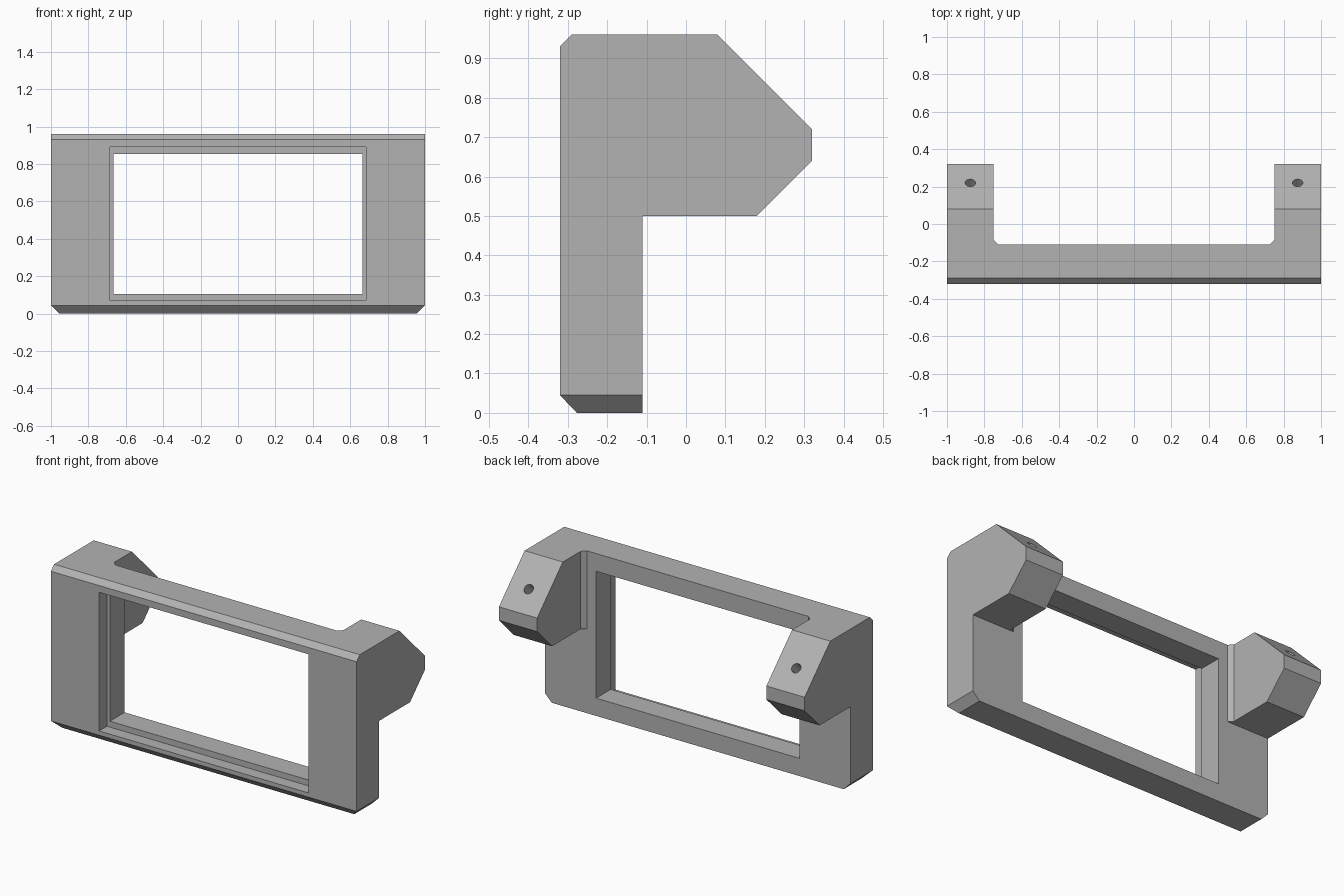
import bpy, bmesh, math
from mathutils import Matrix, Vector

cube = bpy.data.objects.get("Cube")
if cube:
    bpy.data.objects.remove(cube)

grey = bpy.data.materials.new("plain grey")
grey.use_nodes = True
colour = (0.45, 0.45, 0.45, 1)
grey.diffuse_color = colour
grey.node_tree.nodes["Principled BSDF"].inputs["Base Color"].default_value = colour


def make_object(name, bm):
    bmesh.ops.recalc_face_normals(bm, faces=bm.faces)
    mesh = bpy.data.meshes.new(name)
    bm.to_mesh(mesh)
    bm.free()
    mesh.materials.append(grey)
    obj = bpy.data.objects.new(name, mesh)
    bpy.context.collection.objects.link(obj)
    return obj


def prism(name, points, axis, start, end):
    """Extrude a flat outline along one axis (0 = x, 1 = y, 2 = z)."""
    bm = bmesh.new()
    verts = []
    for p in points:
        co = list(p)
        co.insert(axis, start)
        verts.append(bm.verts.new(co))
    face = bm.faces.new(verts)
    new = bmesh.ops.extrude_face_region(bm, geom=[face])["geom"]
    shift = Vector((0, 0, 0))
    shift[axis] = end - start
    bmesh.ops.translate(bm, vec=shift, verts=[g for g in new if isinstance(g, bmesh.types.BMVert)])
    return make_object(name, bm)


def rectangle(half_width, low, high):
    return [(-half_width, low), (half_width, low), (half_width, high), (-half_width, high)]


FRONT, BACK, TOP, ARM_BOTTOM = -0.32, -0.11, 0.96, 0.5

# Side outline of frame and arms, run across the full width
side = [(-0.277, 0), (BACK, 0), (BACK, ARM_BOTTOM), (0.18, ARM_BOTTOM), (0.32, 0.64),
        (0.32, 0.72), (0.08, TOP), (-0.29, TOP), (FRONT, 0.93), (FRONT, 0.045)]
frame = prism("bracket_frame", side, 0, -1, 1)

# Gap between the arms, with chamfered inner corners
gap = [(-0.75, 1), (-0.75, -0.085), (-0.725, BACK), (0.725, BACK), (0.75, -0.085), (0.75, 1)]
cutters = [prism("arm_gap_cutter", gap, 2, 0.4, 1.2)]

# Window opening and the shallow rebate around its front
cutters.append(prism("window_cutter", rectangle(0.665, 0.105, 0.855), 1, -0.5, 0.1))
cutters.append(prism("rebate_cutter", rectangle(0.685, 0.07, 0.89), 1, -0.5, -0.247))

for s, label in ((1, "left"), (-1, "right")):
    # Bottom corner chamfer
    corner = [(s * 0.935, -0.02), (s * 1.02, 0.065), (s * 1.02, -0.02)]
    cutters.append(prism(label + "_corner_cutter", corner, 1, -0.5, 0.1))
    # Blind screw hole square to the sloped arm face
    bm = bmesh.new()
    place = Matrix.Translation((s * 0.875, 0.22, 0.82)) @ Matrix.Rotation(-math.pi / 4, 4, "X")
    bmesh.ops.create_cone(bm, cap_ends=True, segments=24, radius1=0.028, radius2=0.028,
                          depth=0.4, matrix=place)
    cutters.append(make_object(label + "_screw_hole_cutter", bm))

for cutter in cutters:
    cutter.hide_render = True
    cutter.hide_viewport = True
    cut = frame.modifiers.new(cutter.name, "BOOLEAN")
    cut.operation = "DIFFERENCE"
    cut.solver = "EXACT"
    cut.object = cutter
